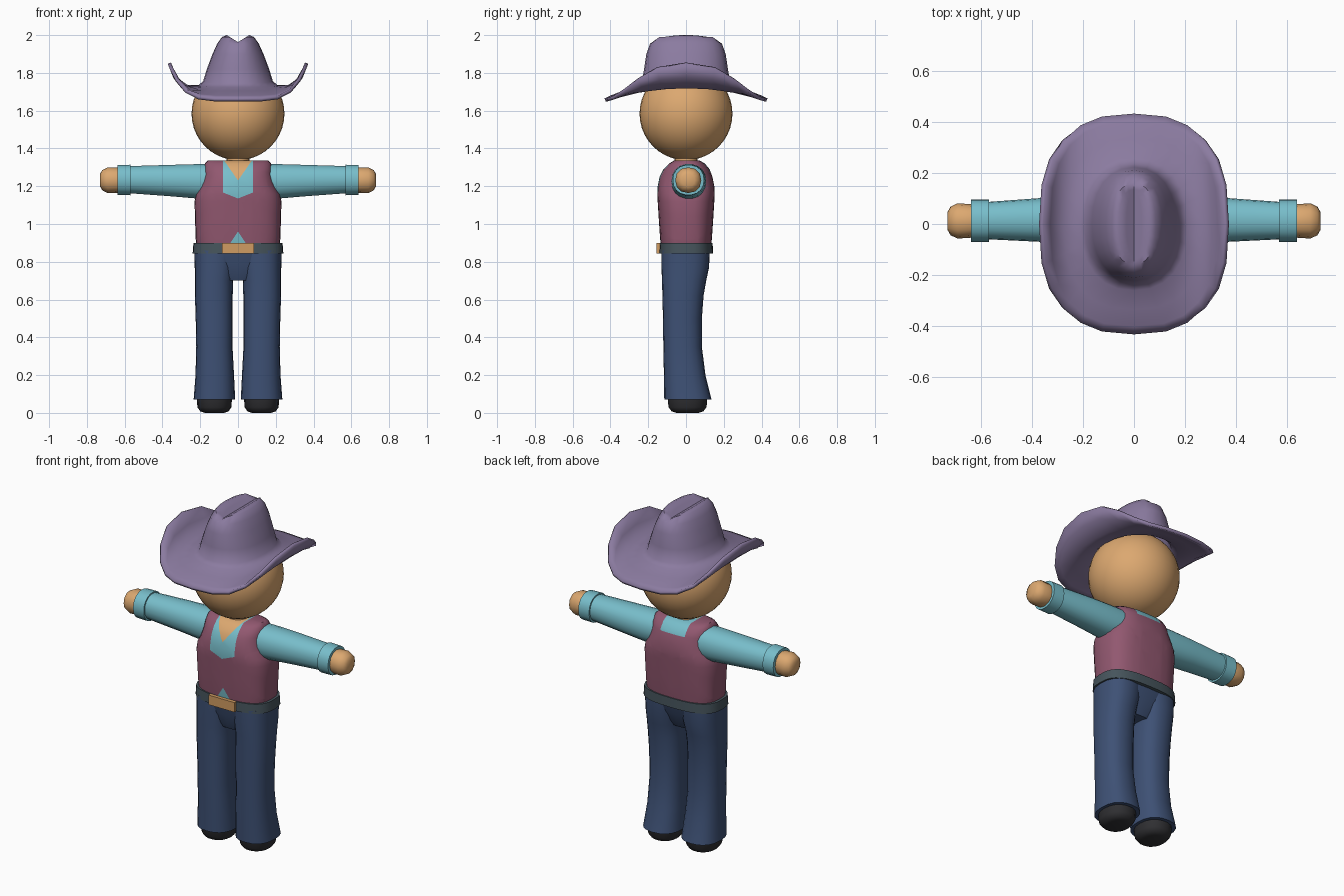
import bpy, bmesh, math
from mathutils import Vector

if "Cube" in bpy.data.objects:
    bpy.data.objects.remove(bpy.data.objects["Cube"])


def mat(name, r, g, b):
    m = bpy.data.materials.new(name)
    lin = [((c / 255 + 0.055) / 1.055) ** 2.4 for c in (r, g, b)]
    m.diffuse_color = (*lin, 1)
    m.use_nodes = True
    m.node_tree.nodes["Principled BSDF"].inputs["Base Color"].default_value = m.diffuse_color
    return m


SKIN = mat("skin tan", 220, 168, 112)
TEAL = mat("shirt teal", 120, 190, 203)
VEST = mat("vest maroon", 146, 88, 112)
HAT = mat("hat purple", 139, 123, 160)
DENIM = mat("denim blue", 62, 81, 117)
BELT = mat("belt grey", 70, 84, 92)
BRASS = mat("buckle tan", 208, 156, 98)
BLACK = mat("boot black", 48, 48, 51)


def finish(bm, name, mats, angle=40, recalc=True):
    if recalc:
        bmesh.ops.recalc_face_normals(bm, faces=bm.faces)
    me = bpy.data.meshes.new(name)
    bm.to_mesh(me)
    bm.free()
    for m in mats:
        me.materials.append(m)
    me.polygons.foreach_set("use_smooth", [True] * len(me.polygons))
    me.set_sharp_from_angle(angle=math.radians(angle))
    ob = bpy.data.objects.new(name, me)
    bpy.context.collection.objects.link(ob)
    return ob


def sup(t, a, b, e):
    """Point on a superellipse."""
    c, s = math.cos(t), math.sin(t)
    if abs(c) < 1e-6:
        c = 0
    if abs(s) < 1e-6:
        s = 0
    return (math.copysign(a * abs(c) ** (2 / e), c),
            math.copysign(b * abs(s) ** (2 / e), s))


def loft(rings, axis="z", n=20, e=2.0, side=1):
    """Closed loft; each ring is (position, half a, half b, centre a, centre b)."""
    bm = bmesh.new()
    loops = []
    for p, a, b, ca, cb in rings:
        loop = []
        for j in range(n):
            u, v = sup(2 * math.pi * j / n, a, b, e)
            u, v = u + ca, v + cb
            co = (u * side, v, p) if axis == "z" else (p * side, u, v)
            loop.append(bm.verts.new(co))
        loops.append(loop)
    for A, B in zip(loops, loops[1:]):
        for j in range(n):
            k = (j + 1) % n
            bm.faces.new((A[j], A[k], B[k], B[j]))
    bm.faces.new(loops[0])
    bm.faces.new(loops[-1])
    return bm


# head and neck
bm = bmesh.new()
bmesh.ops.create_uvsphere(bm, u_segments=32, v_segments=20, radius=0.246)
bmesh.ops.translate(bm, verts=bm.verts, vec=(0, 0, 1.584))
finish(bm, "head", [SKIN])
finish(loft([(1.25, .06, .06, 0, 0), (1.4, .06, .06, 0, 0)]), "neck", [SKIN])

# hat: rings of (half x, half y, z at the sides, z at front and back, roundness)
hat_rings = [
    (.355, .432, 1.855, 1.665, 2.6), (.328, .40, 1.785, 1.68, 2.6),
    (.275, .335, 1.735, 1.705, 2.5), (.21, .26, 1.735, 1.725, 2.3),
    (.185, .235, 1.755, 1.745, 2.2), (.165, .222, 1.82, 1.82, 2.2),
    (.135, .21, 1.90, 1.90, 2.2), (.11, .19, 1.955, 1.955, 2.2),
    (.085, .16, 1.99, 1.99, 2.3), (.06, .135, 2.0, 2.0, 2.4),
    (.03, .12, 1.99, 1.99, 2.4), (0, .11, 1.965, 1.965, 2.2)]
N = 24
bm = bmesh.new()
loops = []
for a, b, zs, zf, e in hat_rings:
    loop = []
    for j in range(N):
        t = 2 * math.pi * j / N
        x, y = sup(t, a, b, e)
        z = zf + (zs - zf) * abs(math.cos(t)) ** 4
        z = min(z, 1.963 + 0.62 * abs(x))      # crease along the crown
        loop.append(bm.verts.new((x, y, z)))
    loops.append(loop)
for A, B in zip(loops, loops[1:]):
    for j in range(N):
        k = (j + 1) % N
        bm.faces.new((A[j], A[k], B[k], B[j]))
bmesh.ops.remove_doubles(bm, verts=bm.verts, dist=1e-4)
hat = finish(bm, "hat", [HAT], 60, recalc=False)
mod = hat.modifiers.new("thickness", "SOLIDIFY")
mod.thickness = 0.018
mod.offset = -1

# torso: vest with shirt and neckline cut into it
bm = loft([(.86, .215, .13, 0, 0), (.92, .224, .137, 0, 0), (1.04, .228, .145, 0, 0),
           (1.12, .23, .15, 0, 0), (1.16, .222, .152, 0, 0), (1.2, .2, .15, 0, 0),
           (1.25, .184, .14, 0, 0), (1.29, .18, .122, 0, 0.003),
           (1.32, .175, .095, 0, 0.005), (1.336, .16, .068, 0, 0.005)], n=32, e=2.8)


def cut(co, no):
    geom = bm.verts[:] + bm.edges[:] + bm.faces[:]
    bmesh.ops.bisect_plane(bm, geom=geom, dist=1e-5, plane_co=Vector(co), plane_no=Vector(no))


cut((0, 0, 0), (0, 1, 0))
cut((0, 0, 0), (1, 0, 0))
cut((0, 0, 1.275), (0, 0, 1))
for s in (-1, 1):
    cut((s * .08, 0, 0), (1, 0, 0))
    cut((0, 0, 1.135), (-.4 * s, 0, 1))
    cut((0, 0, 1.23), (-1.45 * s, 0, 1))
    cut((0, 0, .96), (1.5 * s, 0, 1))
for f in bm.faces:
    c = f.calc_center_median()
    x, z, front = abs(c.x), c.z, c.y < 0
    if front and z > 1.23 + 1.45 * x:
        f.material_index = 2
    elif x < .08 and z > (1.135 + .4 * x if front else 1.275):
        f.material_index = 1
    elif front and z < .96 - 1.5 * x:
        f.material_index = 1
finish(bm, "vest_torso", [VEST, TEAL, SKIN], 45)

# belt and buckle
finish(loft([(.845, .24, .143, 0, 0), (.9, .236, .141, 0, 0)], n=32, e=2.8), "belt", [BELT])
bm = bmesh.new()
bmesh.ops.create_cube(bm, size=1)
bmesh.ops.scale(bm, verts=bm.verts, vec=(.17, .02, .057))
bmesh.ops.translate(bm, verts=bm.verts, vec=(0, -.145, .872))
finish(bm, "buckle", [BRASS])

# seat of the trousers, bridging the legs
finish(loft([(.70, .09, .075, 0, -.012), (.73, .13, .09, 0, -.01),
             (.79, .2, .112, 0, -.005), (.86, .23, .13, 0, -.002)], n=28, e=2.6), "trouser_seat", [DENIM])

for s, tag in ((-1, "left"), (1, "right")):
    # trouser leg with flared hem
    finish(loft([(.07, .11, .125, .125, .01), (.2, .102, .11, .123, -.007),
                 (.35, .096, .102, .125, -.018), (.5, .098, .103, .126, -.019),
                 (.62, .1, .109, .128, -.016), (.7, .101, .117, .127, -.01),
                 (.77, .107, .126, .122, -.004), (.86, .115, .128, .116, -.002)],
                n=20, e=2.4, side=s), "trouser_leg_" + tag, [DENIM])
    # boot
    finish(loft([(0, .05, .06, .125, .008), (.008, .075, .085, .125, .008),
                 (.03, .09, .102, .125, .008), (.09, .094, .108, .125, .008)],
                n=18, e=2.2, side=s), "boot_" + tag, [BLACK])
    # sleeve, cuff and hand
    finish(loft([(.14, .092, .092, .015, 1.226), (.22, .092, .092, .015, 1.226),
                 (.36, .086, .084, .016, 1.23), (.59, .072, .072, .013, 1.235)],
                axis="x", n=18, e=2.2, side=s), "sleeve_" + tag, [TEAL])
    finish(loft([(.568, .083, .082, .013, 1.233), (.638, .083, .08, .013, 1.233)],
                axis="x", n=18, e=2.2, side=s), "cuff_" + tag, [TEAL])
    finish(loft([(.6, .064, .064, .012, 1.232), (.645, .066, .067, .012, 1.232),
                 (.69, .069, .068, .012, 1.232), (.718, .056, .054, .012, 1.232),
                 (.73, .035, .034, .012, 1.232)],
                axis="x", n=12, e=2.2, side=s), "hand_" + tag, [SKIN])
